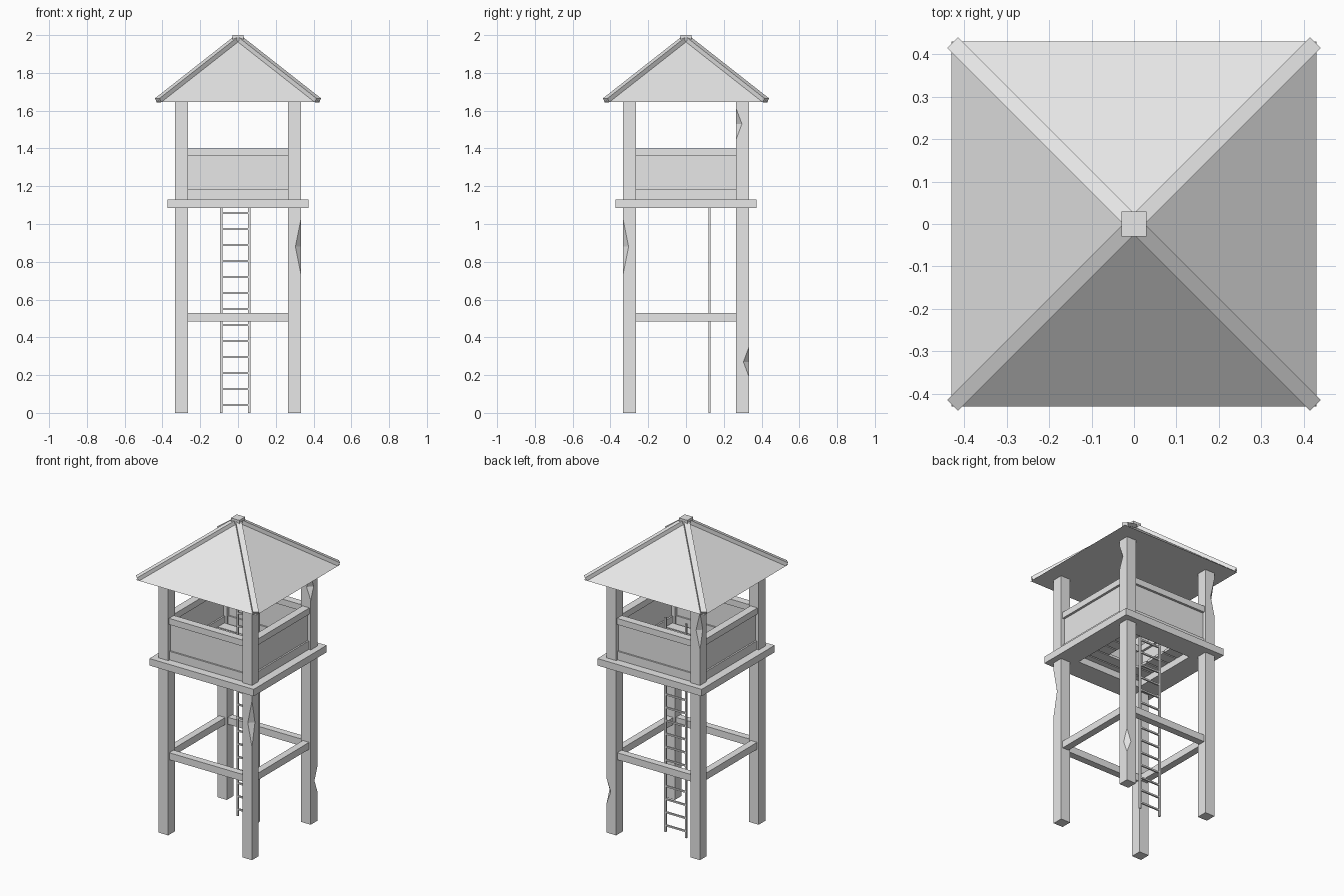
import bpy
import bmesh
from math import pi
from mathutils import Vector, Matrix

cube = bpy.data.objects.get("Cube")
if cube:
    bpy.data.objects.remove(cube, do_unlink=True)

grey = bpy.data.materials.new("plain_grey")
grey.use_nodes = True
grey.diffuse_color = (0.8, 0.8, 0.8, 1)
grey.node_tree.nodes["Principled BSDF"].inputs["Base Color"].default_value = (0.8, 0.8, 0.8, 1)


def make_object(name, bm):
    bmesh.ops.recalc_face_normals(bm, faces=bm.faces)
    mesh = bpy.data.meshes.new(name)
    bm.to_mesh(mesh)
    bm.free()
    mesh.materials.append(grey)
    obj = bpy.data.objects.new(name, mesh)
    bpy.context.collection.objects.link(obj)
    return obj


def add_box(bm, low, high):
    low, high = Vector(low), Vector(high)
    matrix = Matrix.Translation((low + high) / 2) @ Matrix.Diagonal((*(high - low), 1))
    bmesh.ops.create_cube(bm, size=1, matrix=matrix)


def box(name, low, high):
    bm = bmesh.new()
    add_box(bm, low, high)
    return make_object(name, bm)


def bar(name, start, end, width, height):
    # Box running from start to end, with its width kept level
    start, end = Vector(start), Vector(end)
    along = (end - start).normalized()
    side = along.cross(Vector((0, 0, 1))).normalized()
    up = side.cross(along)
    turn = Matrix((along, side, up)).transposed().to_4x4()
    size = Matrix.Diagonal(((end - start).length, width, height, 1))
    bm = bmesh.new()
    bmesh.ops.create_cube(bm, size=1, matrix=Matrix.Translation((start + end) / 2) @ turn @ size)
    return make_object(name, bm)


def four_sides(name, half, dist, thick, z0, z1):
    # The same rail on all four sides of the tower
    for i, side in enumerate(("front", "left", "back", "right")):
        bm = bmesh.new()
        add_box(bm, (-half, -dist - thick / 2, z0), (half, -dist + thick / 2, z1))
        bm.transform(Matrix.Rotation(i * pi / 2, 4, "Z"))
        make_object(f"{side}_{name}", bm)


def chip(post, x, y, z, radius, half_height):
    # Cut a diamond-shaped notch into a vertical post edge
    bm = bmesh.new()
    points = [(radius, 0, 0), (-radius, 0, 0), (0, radius, 0), (0, -radius, 0),
              (0, 0, half_height), (0, 0, -half_height)]
    for p in points:
        bm.verts.new(Vector(p) + Vector((x, y, z)))
    bmesh.ops.convex_hull(bm, input=bm.verts)
    cutter = make_object("chip_cutter", bm)
    cutter.hide_render = True
    mod = post.modifiers.new("chip", "BOOLEAN")
    mod.operation = "DIFFERENCE"
    mod.solver = "EXACT"
    mod.object = cutter
    bpy.context.view_layer.objects.active = post
    bpy.ops.object.modifier_apply(modifier=mod.name)
    bpy.data.objects.remove(cutter, do_unlink=True)


# Corner posts with worn edges: (edge x, edge y, height, radius, half height)
POST, R = 0.3, 0.034
EAVE = 1.645
chips = {
    (1, -1): [(1, -1, 0.88, 0.03, 0.15)],
    (1, 1): [(1, 1, 0.27, 0.03, 0.08), (1, -1, 1.53, 0.03, 0.08)],
    (-1, 1): [(-1, 1, 1.48, 0.028, 0.12)],
    (-1, -1): [],
}
for (sx, sy), marks in chips.items():
    name = ("front" if sy < 0 else "back") + ("_left" if sx > 0 else "_right") + "_post"
    cx, cy = sx * POST, sy * POST
    post = box(name, (cx - R, cy - R, 0), (cx + R, cy + R, EAVE))
    for ex, ey, z, radius, half in marks:
        chip(post, cx + ex * R, cy + ey * R, z, radius, half)

# Braces, platform frame, railing
INNER = POST - R
four_sides("brace", INNER, POST, 0.045, 0.485, 0.53)
four_sides("top_rail", INNER, POST, 0.05, 1.36, 1.4)
four_sides("bottom_rail", INNER, POST, 0.04, 1.13, 1.185)
four_sides("wall_panel", INNER, POST, 0.02, 1.185, 1.36)

OUT, IN, Z0, Z1 = 0.373, 0.23, 1.085, 1.13
bm = bmesh.new()
rings = [[bm.verts.new((sx * d, sy * d, z)) for sx, sy in ((-1, -1), (1, -1), (1, 1), (-1, 1))]
         for d, z in ((OUT, Z0), (OUT, Z1), (IN, Z1), (IN, Z0))]
for a, b in zip(rings, rings[1:] + rings[:1]):
    for i in range(4):
        j = (i + 1) % 4
        bm.faces.new((a[i], a[j], b[j], b[i]))
make_object("platform_frame", bm)

# Floor planks, cut short around the ladder hatch
COUNT, SPAN = 7, 0.53
step = SPAN / COUNT
bm = bmesh.new()
for i in range(COUNT):
    y0 = -SPAN / 2 + i * step + 0.004
    y1 = y0 + step - 0.008
    mid = (y0 + y1) / 2
    spans = [(-0.13, -0.28), (0.1, 0.28)] if -0.09 < mid < 0.16 else [(-0.28, 0.28)]
    for a, b in spans:
        add_box(bm, (min(a, b), y0, 1.127), (max(a, b), y1, 1.143))
make_object("floor_planks", bm)

# Ladder
LX0, LX1, LY, TOP = -0.089, 0.059, 0.125, 1.385
for name, x in (("ladder_right_rail", LX0), ("ladder_left_rail", LX1)):
    box(name, (x - 0.006, LY - 0.006, 0), (x + 0.006, LY + 0.006, TOP))
bm = bmesh.new()
for i in range(16):
    z = 0.042 + i * 0.0847
    add_box(bm, (LX0, LY - 0.005, z - 0.005), (LX1, LY + 0.005, z + 0.005))
make_object("ladder_rungs", bm)

# Roof pyramid with a flat underside
EDGE, PEAK = 0.43, 1.98
bm = bmesh.new()
base = [bm.verts.new((sx * EDGE, sy * EDGE, EAVE)) for sx, sy in ((-1, -1), (1, -1), (1, 1), (-1, 1))]
tip = bm.verts.new((0, 0, PEAK))
bm.faces.new(base)
for i in range(4):
    bm.faces.new((base[i], base[(i + 1) % 4], tip))
make_object("roof", bm)

# Hip beams and cap
for sx in (-1, 1):
    for sy in (-1, 1):
        name = ("front" if sy < 0 else "back") + ("_left" if sx > 0 else "_right") + "_hip_beam"
        bar(name, (sx * 0.423, sy * 0.423, 1.655), (sx * 0.01, sy * 0.01, 1.979), 0.035, 0.024)
box("roof_cap", (-0.03, -0.03, 1.97), (0.03, 0.03, 2.0))
